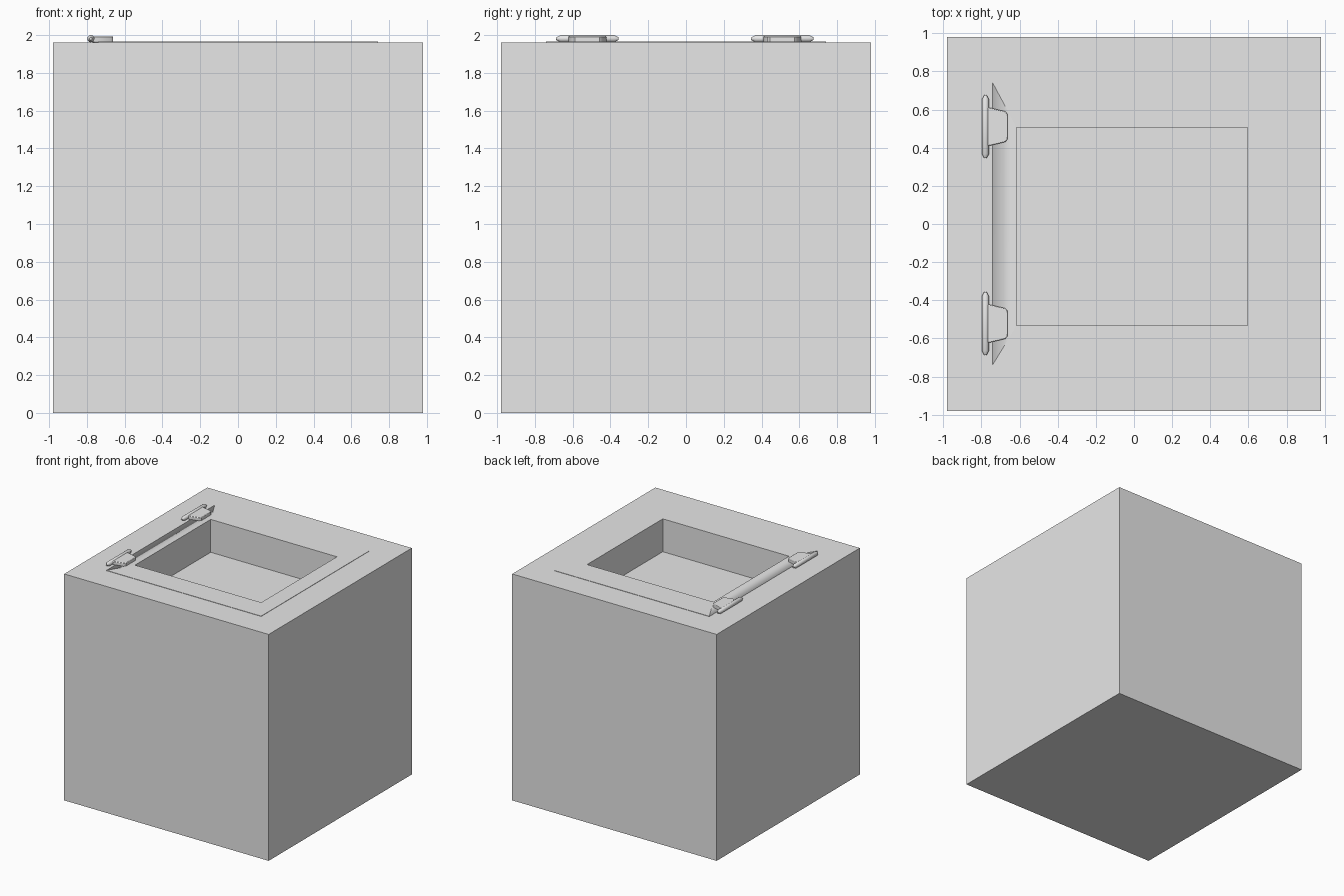
import bpy, bmesh
from math import radians
from mathutils import Matrix

if "Cube" in bpy.data.objects:
    bpy.data.objects.remove(bpy.data.objects["Cube"], do_unlink=True)

grey = bpy.data.materials.new("light_grey")
grey.use_nodes = True
colour = (0.8, 0.8, 0.8, 1)
grey.diffuse_color = colour
grey.node_tree.nodes["Principled BSDF"].inputs["Base Color"].default_value = colour

HALF, TOP, FLOOR = 0.98, 1.962, 1.68
LID_TOP = TOP + 0.003


def make_object(name, bm):
    mesh = bpy.data.meshes.new(name)
    bm.normal_update()
    bm.to_mesh(mesh)
    bm.free()
    mesh.materials.append(grey)
    obj = bpy.data.objects.new(name, mesh)
    bpy.context.collection.objects.link(obj)
    return obj


def ring(bm, x0, x1, y0, y1, z):
    return [bm.verts.new((x, y, z)) for x, y in ((x0, y0), (x1, y0), (x1, y1), (x0, y1))]


def bridge(bm, a, b):
    n = len(a)
    return [bm.faces.new((a[i], a[(i + 1) % n], b[(i + 1) % n], b[i])) for i in range(n)]


HOLE = (-0.615, 0.595, -0.532, 0.505)

# Block with a square recess in its top
bm = bmesh.new()
rings = [ring(bm, -HALF, HALF, -HALF, HALF, 0), ring(bm, -HALF, HALF, -HALF, HALF, TOP),
         ring(bm, *HOLE, TOP), ring(bm, *HOLE, FLOOR)]
for lower, upper in zip(rings, rings[1:]):
    bridge(bm, lower, upper)
bm.faces.new(rings[0][::-1])
bm.faces.new(rings[-1])
make_object("block", bm)

# Thin lid frame, soft only along its hinge edge
bm = bmesh.new()
base = ring(bm, -0.742, 0.74, -0.74, 0.742, TOP)
outer = ring(bm, -0.742, 0.74, -0.74, 0.742, LID_TOP)
inner = ring(bm, *HOLE, LID_TOP)
sill = ring(bm, *HOLE, TOP)
walls = bridge(bm, base, outer)
tops = bridge(bm, outer, inner)
bridge(bm, inner, sill)
for edge in bm.edges:
    edge.smooth = False
for face in (walls[3], tops[3]):
    face.smooth = True
bm.edges.get((outer[3], outer[0])).smooth = True
make_object("lid_frame", bm)


def hinge(name, y):
    # Barrel turned around the y axis, with tapered tips
    bm = bmesh.new()
    profile = ((-0.165, 0.007), (-0.142, 0.019), (0.142, 0.019), (0.165, 0.007))
    loops = []
    for along, radius in profile:
        made = bmesh.ops.create_circle(bm, segments=16, radius=radius)["verts"]
        bmesh.ops.transform(bm, verts=made, matrix=Matrix.Translation((-0.779, y + along, 1.981))
                            @ Matrix.Rotation(radians(90), 4, 'X'))
        loops.append(made)
    for a, b in zip(loops, loops[1:]):
        bridge(bm, a, b)
    bm.faces.new(loops[0])
    bm.faces.new(loops[-1])
    bmesh.ops.recalc_face_normals(bm, faces=bm.faces)
    for face in bm.faces:
        face.smooth = True
    barrel = make_object(name + "_barrel", bm)

    # Tapered leaf with rounded outer corners
    bm = bmesh.new()
    outline = ((-0.775, -0.102), (-0.755, -0.099), (-0.675, -0.08), (-0.662, -0.065),
               (-0.662, 0.065), (-0.675, 0.08), (-0.755, 0.099), (-0.775, 0.102))
    low = [bm.verts.new((x, y + dy, TOP)) for x, dy in outline]
    high = [bm.verts.new((x, y + dy, 1.993)) for x, dy in outline]
    bridge(bm, low, high)
    bm.faces.new(low[::-1])
    bm.faces.new(high)
    leaf = make_object(name + "_leaf", bm)
    bevel = leaf.modifiers.new("soft_edges", 'BEVEL')
    bevel.width, bevel.segments, bevel.angle_limit = 0.004, 2, radians(60)

    bpy.ops.object.select_all(action='DESELECT')
    for obj in (barrel, leaf):
        obj.select_set(True)
    bpy.context.view_layer.objects.active = leaf
    bpy.ops.object.shade_smooth_by_angle(angle=radians(40))


hinge("back_hinge", 0.51)
hinge("front_hinge", -0.522)
